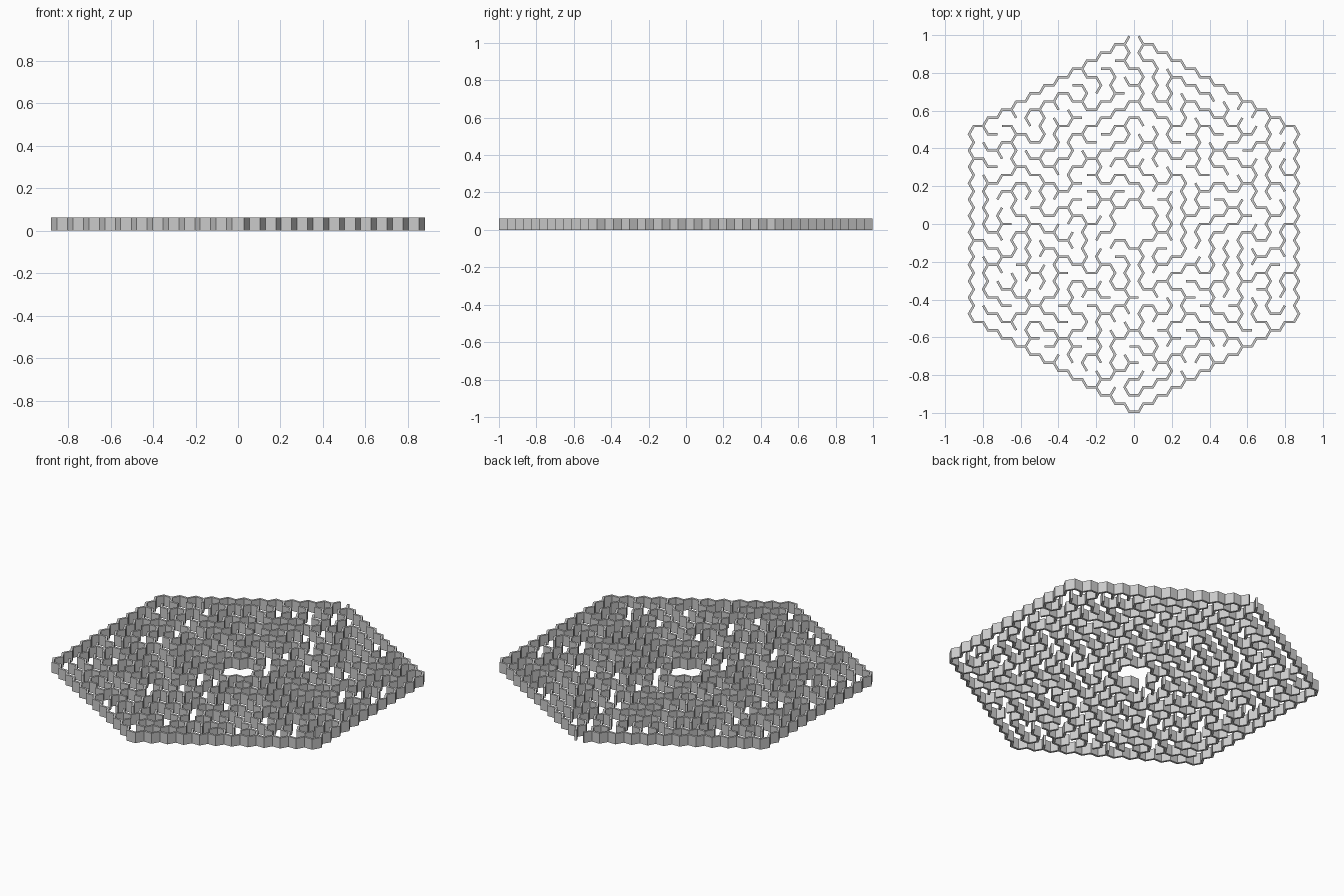
import bpy, bmesh, math, random
from mathutils import Vector

if "Cube" in bpy.data.objects:
    bpy.data.objects.remove(bpy.data.objects["Cube"])

random.seed(11)
N = 11            # rings of hexagonal cells around the centre
S = 0.0499        # side of one cell
T = 0.0125        # wall thickness
H = 0.062         # wall height
DIRS = [(1, 0), (0, 1), (-1, 1), (-1, 0), (0, -1), (1, -1)]
CORNERS = [(2, 0), (1, 1), (-1, 1), (-2, 0), (-1, -1), (1, -1)]


def ring(c):
    return max(abs(c[0]), abs(c[1]), abs(c[0] + c[1]))


def step(c, k):
    return (c[0] + DIRS[k][0], c[1] + DIRS[k][1])


# hexagonal field of cells with an open room of seven cells in the middle
span = range(-N, N + 1)
cells = {(q, r) for q in span for r in span if ring((q, r)) <= N}
room = {c for c in cells if ring(c) <= 1}
entrance = (0, N)
opened = {frozenset((entrance, step(entrance, 1)))}
for c in room:
    for k in range(6):
        if step(c, k) in room:
            opened.add(frozenset((c, step(c, k))))
opened.add(frozenset(((-1, 0), (-2, 0))))

# carve the passages with a random walk that backtracks
seen = set(room) | {entrance}
stack = [entrance]
while stack:
    c = stack[-1]
    free = [step(c, k) for k in range(6)
            if step(c, k) in cells and step(c, k) not in seen]
    if free:
        nxt = random.choice(free)
        opened.add(frozenset((c, nxt)))
        seen.add(nxt)
        stack.append(nxt)
    else:
        stack.pop()

# remaining cell edges become walls, kept on an integer lattice
walls = set()
for q, r in sorted(cells):
    for k in range(6):
        if frozenset(((q, r), step((q, r), k))) in opened:
            continue
        ends = []
        for j in (k, (k + 1) % 6):
            ends.append((3 * q + CORNERS[j][0], 2 * r + q + CORNERS[j][1]))
        walls.add(tuple(sorted(ends)))
links = {}
for a, b in walls:
    links.setdefault(a, []).append(b)
    links.setdefault(b, []).append(a)


def place(v):
    return Vector((v[0] * S / 2, v[1] * S * math.sqrt(3) / 2))


def wall_end(v, w):
    """Left corner, centre and right corner of a mitred end, seen from v to w."""
    p = place(v)
    d = (place(w) - p).normalized()
    n = Vector((-d.y, d.x))
    sides = {d.cross(place(u) - p) > 0 for u in links[v] if u != w}
    m = T / (2 * math.sqrt(3))
    offs = [m if s in sides else (-m if sides else 0) for s in (True, False)]
    return [p + d * offs[0] + n * T / 2, p, p + d * offs[1] - n * T / 2], bool(sides)


# maze walls: mitred prisms that share corners where they meet
bm = bmesh.new()
for a, b in sorted(walls):
    ea, joined_a = wall_end(a, b)
    eb, joined_b = wall_end(b, a)
    outline = ea + eb
    low = [bm.verts.new((p.x, p.y, 0)) for p in outline]
    top = [bm.verts.new((p.x, p.y, H)) for p in outline]
    bm.faces.new(top)
    bm.faces.new(low[::-1])
    for i in range(6):
        if (i in (0, 1) and joined_a) or (i in (3, 4) and joined_b):
            continue
        j = (i + 1) % 6
        bm.faces.new((low[i], low[j], top[j], top[i]))
bmesh.ops.remove_doubles(bm, verts=bm.verts, dist=0.0004)
mesh = bpy.data.meshes.new("maze_walls")
bm.to_mesh(mesh)
bm.free()
bpy.context.collection.objects.link(bpy.data.objects.new("maze_walls", mesh))
